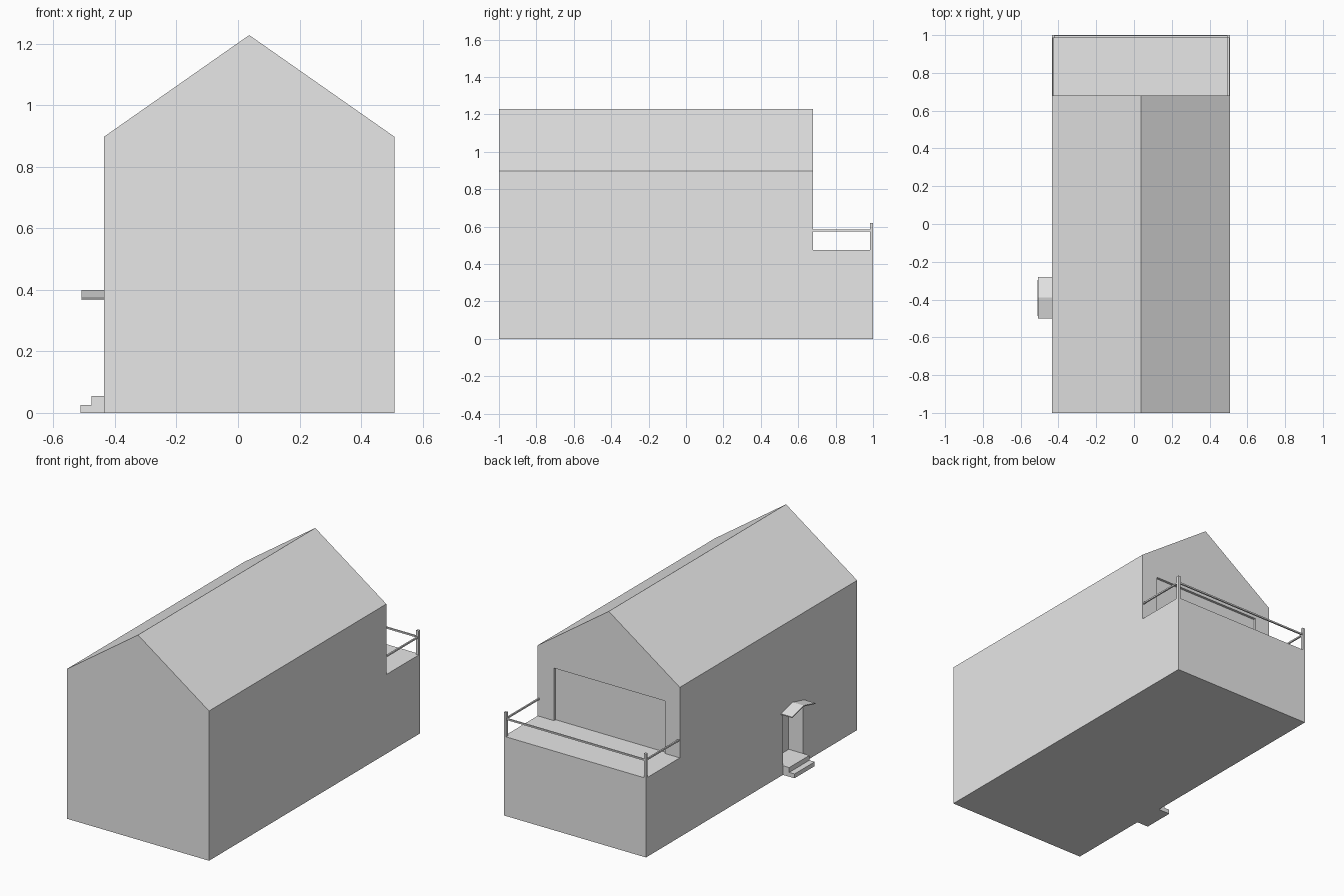
import bpy, bmesh

old = bpy.data.objects.get("Cube")
if old:
    bpy.data.objects.remove(old)

grey = bpy.data.materials.new("plain grey")
grey.use_nodes = True
grey.diffuse_color = (0.8, 0.8, 0.8, 1)
grey.node_tree.nodes["Principled BSDF"].inputs["Base Color"].default_value = (0.8, 0.8, 0.8, 1)

LEFT, RIGHT = 0.508, -0.435      # side walls
FRONT, BACK = -1.0, 1.0
GABLE = 0.68                     # rear gable wall
DECK = 0.475                     # balcony floor height
DOOR_FAR, DOOR_NEAR = -0.488, -0.297
RIDGE = (LEFT + RIGHT) / 2


def extrude(name, points, offset):
    """Extrude a closed outline of 3D points along an offset."""
    bm = bmesh.new()
    face = bm.faces.new([bm.verts.new(p) for p in points])
    new = bmesh.ops.extrude_face_region(bm, geom=[face])["geom"]
    bmesh.ops.translate(bm, vec=offset, verts=[v for v in new if isinstance(v, bmesh.types.BMVert)])
    bmesh.ops.recalc_face_normals(bm, faces=bm.faces)
    mesh = bpy.data.meshes.new(name)
    bm.to_mesh(mesh)
    bm.free()
    mesh.materials.append(grey)
    ob = bpy.data.objects.new(name, mesh)
    bpy.context.collection.objects.link(ob)
    return ob


def box(name, x0, x1, y0, y1, z0, z1):
    return extrude(name, [(x0, y0, z0), (x1, y0, z0), (x1, y1, z0), (x0, y1, z0)], (0, 0, z1 - z0))


def cut(target, cutter):
    mod = target.modifiers.new(cutter.name, "BOOLEAN")
    mod.operation, mod.solver, mod.object = "DIFFERENCE", "EXACT", cutter
    cutter.hide_render = True
    cutter.hide_viewport = True
    cutter.display_type = "WIRE"


# House body: gabled prism with the rear terrace and door recesses cut out
outline = [(RIGHT, 0), (LEFT, 0), (LEFT, 0.898), (RIDGE, 1.228), (RIGHT, 0.898)]
house = extrude("house_body", [(x, FRONT, z) for x, z in outline], (0, BACK - FRONT, 0))
cut(house, box("terrace_cutter", -1, 1, GABLE, 1.5, DECK, 1.5))
cut(house, box("terrace_door_cutter", -0.336, 0.4, GABLE - 0.015, GABLE + 0.1, DECK, 0.79))

# Side door recess with a pointed top that follows the canopy
middle = (DOOR_FAR + DOOR_NEAR) / 2
arch = [(DOOR_FAR, 0.055), (DOOR_NEAR, 0.055), (DOOR_NEAR, 0.37), (middle, 0.393), (DOOR_FAR, 0.37)]
cut(house, extrude("side_door_cutter", [(RIGHT - 0.1, y, z) for y, z in arch], (0.195, 0, 0)))

# Apply the cuts and discard the cutters
bpy.context.view_layer.update()
result = bpy.data.meshes.new_from_object(house.evaluated_get(bpy.context.evaluated_depsgraph_get()))
cutters = [m.object for m in house.modifiers]
house.modifiers.clear()
house.data = result
for c in cutters:
    bpy.data.objects.remove(c)

# Entrance steps
steps = [(RIGHT, 0), (-0.512, 0), (-0.512, 0.026), (-0.477, 0.026), (-0.477, 0.055), (RIGHT, 0.055)]
extrude("entrance_steps", [(x, DOOR_FAR, z) for x, z in steps], (0, DOOR_NEAR - DOOR_FAR, 0))

# Thin pitched canopy over the side door
pitch = [(-0.5, 0.373), (-0.39, 0.4), (-0.28, 0.373)]
canopy = pitch + [(y, z - 0.006) for y, z in reversed(pitch)]
extrude("door_canopy", [(-0.508, y, z) for y, z in canopy], (RIGHT + 0.508, 0, 0))

# Terrace railing
T = 0.015
for side, x in (("left", LEFT - T), ("right", RIGHT)):
    box(f"{side}_rail_post", x, x + T, BACK - T, BACK, DECK, 0.62)
    box(f"{side}_rail", x + 0.003, x + 0.012, GABLE, BACK - T, 0.575, 0.584)
box("back_rail", RIGHT + T, LEFT - T, BACK - 0.012, BACK - 0.003, 0.575, 0.584)
